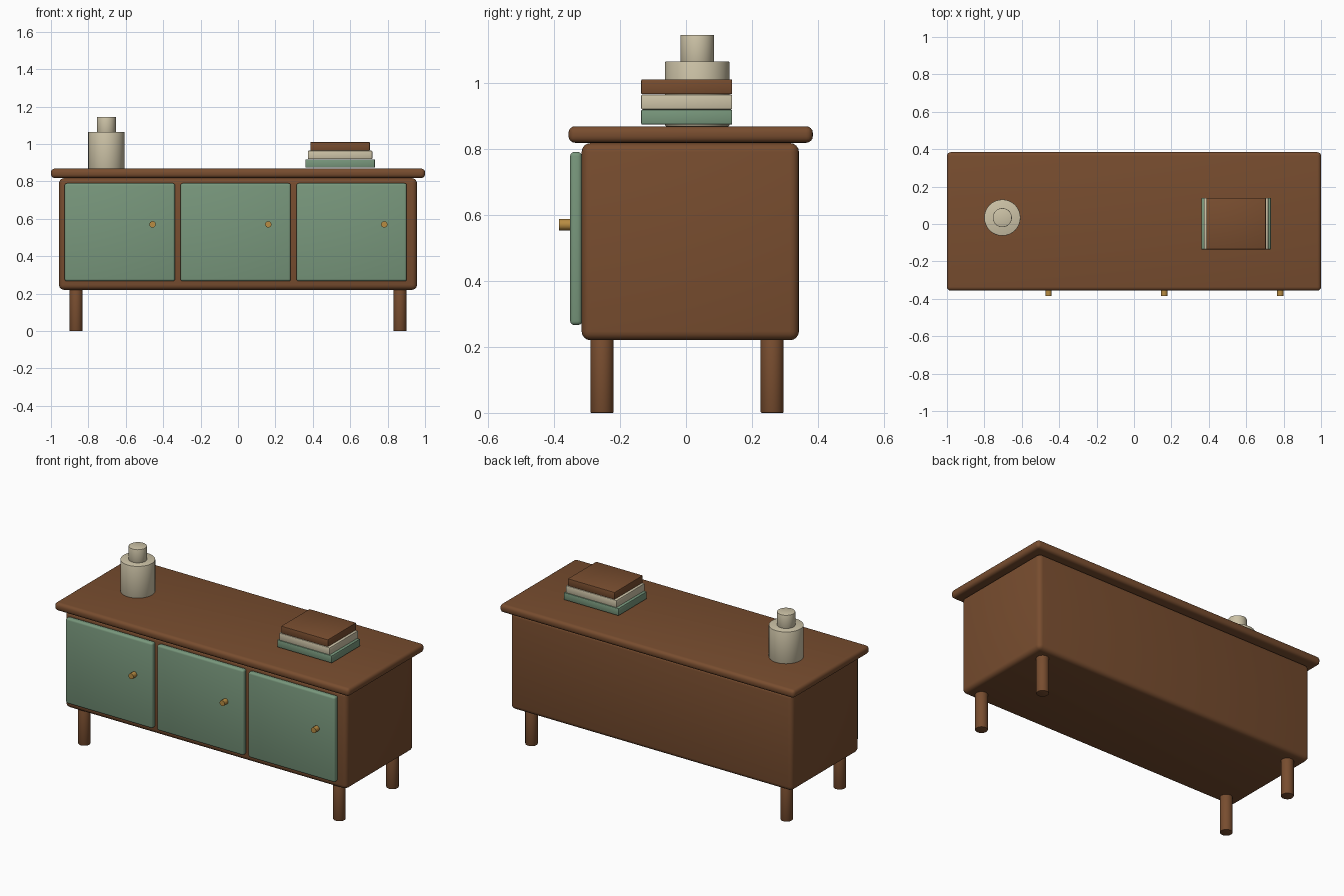
import bpy
import math

if "Cube" in bpy.data.objects:
    bpy.data.objects.remove(bpy.data.objects["Cube"])


def srgb(r, g, b):
    """Convert 0-255 sRGB to a linear RGBA colour."""
    lin = [(c / 255 / 12.92) if c <= 10 else ((c / 255 + 0.055) / 1.055) ** 2.4
           for c in (r, g, b)]
    return (*lin, 1.0)


def material(name, rgb):
    m = bpy.data.materials.new(name)
    m.diffuse_color = srgb(*rgb)
    m.use_nodes = True
    m.node_tree.nodes["Principled BSDF"].inputs["Base Color"].default_value = m.diffuse_color
    return m


WOOD = material("walnut brown", (120, 77, 47))
GREEN = material("sage green", (120, 151, 124))
CREAM = material("cream", (205, 195, 167))
BRASS = material("brass", (184, 140, 66))


def finish(name, mat, bevel, segments):
    ob = bpy.context.object
    ob.name = name
    ob.data.materials.append(mat)
    if bevel:
        mod = ob.modifiers.new("rounded edges", "BEVEL")
        mod.width = bevel
        mod.segments = segments
        mod.limit_method = "ANGLE"
        mod.angle_limit = math.radians(40)
        bpy.ops.object.modifier_apply(modifier=mod.name)
    bpy.ops.object.shade_smooth_by_angle(angle=math.radians(35))
    return ob


def box(name, x, y, z, mat, bevel, segments=4):
    """Box from (min, max) ranges on each axis."""
    bpy.ops.mesh.primitive_cube_add(size=1, location=[sum(r) / 2 for r in (x, y, z)])
    bpy.context.object.scale = [r[1] - r[0] for r in (x, y, z)]
    bpy.ops.object.transform_apply(location=False, rotation=False, scale=True)
    return finish(name, mat, bevel, segments)


def cylinder(name, centre, radius, depth, mat, bevel=0.0, rot=(0, 0, 0), sides=32):
    bpy.ops.mesh.primitive_cylinder_add(vertices=sides, radius=radius, depth=depth,
                                        location=centre, rotation=rot)
    return finish(name, mat, bevel, 2)


# Cabinet body and overhanging top
box("cabinet_body", (-0.957, 0.957), (-0.316, 0.342), (0.22, 0.817), WOOD, 0.027)
box("cabinet_top", (-1.0, 1.0), (-0.356, 0.384), (0.818, 0.868), WOOD, 0.02)

# Three doors, each with a round knob
for i, cx in enumerate((-0.632, -0.013, 0.607)):
    box(f"door_{i + 1}", (cx - 0.295, cx + 0.295), (-0.351, -0.315),
        (0.266, 0.79), GREEN, 0.012, 3)
    cylinder(f"door_knob_{i + 1}", (cx + 0.175, -0.367, 0.57), 0.017, 0.036,
             BRASS, 0.0, (math.radians(90), 0, 0), 24)

# Four legs
for side, lx in (("left", -0.866), ("right", 0.866)):
    for end, ly in (("front", -0.254), ("back", 0.261)):
        cylinder(f"{end}_{side}_leg", (lx, ly, 0.1125), 0.035, 0.225, WOOD, 0.003)

# Vase with a narrow neck
cylinder("vase_body", (-0.704, 0.034, 0.966), 0.097, 0.196, CREAM, 0.002)
cylinder("vase_neck", (-0.704, 0.034, 1.1025), 0.051, 0.085, CREAM, 0.002)

# Stack of three books, narrowing upwards
for i, (half, mat) in enumerate(((0.186, GREEN), (0.172, CREAM), (0.159, WOOD))):
    z = 0.873 + 0.046 * i
    box(f"book_{i + 1}", (0.546 - half, 0.546 + half), (-0.136, 0.14),
        (z, z + 0.045), mat, 0.004, 2)
